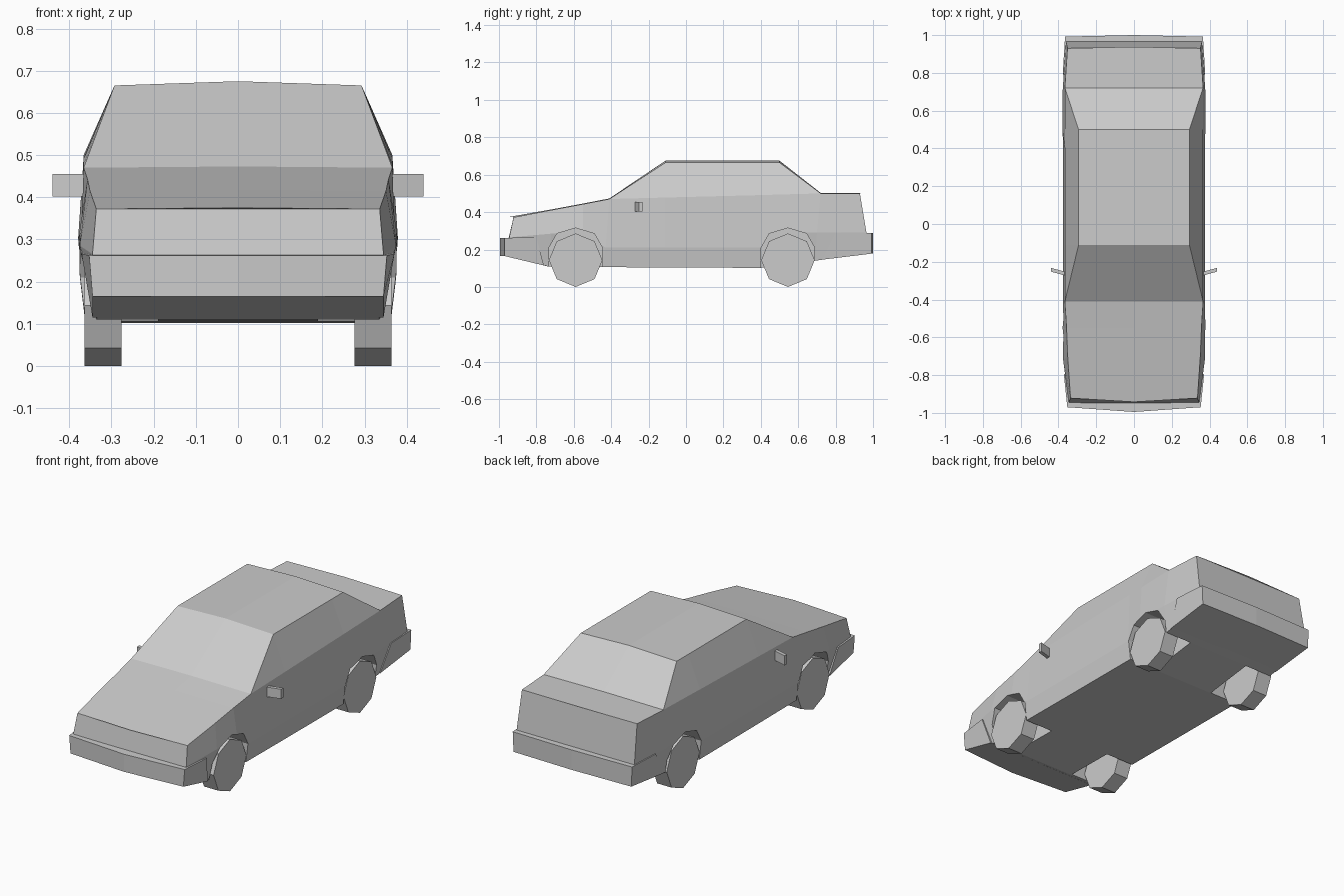
import bpy, bmesh, math
from mathutils import Matrix

if "Cube" in bpy.data.objects:
    bpy.data.objects.remove(bpy.data.objects["Cube"])


def make_object(name, bm):
    bmesh.ops.remove_doubles(bm, verts=bm.verts, dist=0.0005)
    bmesh.ops.recalc_face_normals(bm, faces=bm.faces)
    mesh = bpy.data.meshes.new(name)
    bm.to_mesh(mesh)
    bm.free()
    ob = bpy.data.objects.new(name, mesh)
    bpy.context.collection.objects.link(ob)
    return ob


def bridge(bm, rings):
    """Skin closed rings of points and cap both ends."""
    loops = [[bm.verts.new(p) for p in r] for r in rings]
    for a, b in zip(loops, loops[1:]):
        for i in range(len(a)):
            j = (i + 1) % len(a)
            bm.faces.new((a[i], a[j], b[j], b[i]))
    bm.faces.new(loops[0])
    bm.faces.new(loops[-1])


def mirrored(half):
    """Complete a half ring whose first and last points lie on x = 0."""
    return half + [(-x, y, z) for x, y, z in reversed(half[1:-1])]


def loft(name, halves):
    bm = bmesh.new()
    bridge(bm, [mirrored(h) for h in halves])
    return make_object(name, bm)


def section(bottom, mid, belt, roof=None, bow=0.0):
    """Half cross-section; without a roof the roof edge merges with the belt."""
    edge = roof or belt
    crown = 0.01 if roof else 0.003
    return [(0, bottom[1] + bow, bottom[2]), bottom, mid, belt, edge,
            (0, edge[1] + bow, edge[2] + crown)]


# Body shell with cabin, lofted from nose to tail
body = loft("car_body", [
    section((.333, -.95, .17), (.345, -.945, .265), (.336, -.922, .372), bow=-.02),
    section((.335, -.74, .11), (.375, -.72, .285), (.351, -.70, .415)),
    section((.35, -.59, .108), (.38, -.55, .29), (.357, -.55, .443)),
    section((.362, -.44, .106), (.375, -.43, .21), (.366, -.41, .47)),
    section((.362, -.11, .104), (.375, -.11, .21), (.366, -.11, .478), (.293, -.11, .665)),
    section((.362, .40, .102), (.375, .40, .21), (.366, .40, .491), (.293, .40, .665)),
    section((.36, .50, .115), (.38, .50, .29), (.366, .50, .494), (.293, .50, .665)),
    section((.355, .69, .14), (.378, .70, .29), (.366, .72, .50)),
    section((.352, .965, .18), (.36, .965, .29), (.352, .93, .50), bow=.008),
])

# Wheel arches cut into the body
WHEELS = ((-.59, .143), (.545, .143))
bm = bmesh.new()
for yc, _ in WHEELS:
    arch = [(-.143, -.05), (-.143, .21), (-.10, .285), (0, .315),
            (.10, .285), (.143, .21), (.143, -.05)]
    for side in (-1, 1):
        bridge(bm, [[(side * x, yc + y, z) for y, z in arch] for x in (.19, .5)])
cutter = make_object("arch_cutter", bm)
cutter.hide_render = True
mod = body.modifiers.new("arches", 'BOOLEAN')
mod.operation = 'DIFFERENCE'
mod.solver = 'EXACT'
mod.object = cutter
bpy.context.view_layer.objects.active = body
body.select_set(True)
bpy.ops.object.modifier_apply(modifier=mod.name)
bpy.data.objects.remove(cutter)

# Wrap-around bumpers
loft("front_bumper", [
    [(0, -.995, .165), (.345, -.97, .165), (.345, -.76, .115), (0, -.76, .115)],
    [(0, -.995, .262), (.353, -.97, .262), (.371, -.80, .266), (0, -.80, .266)],
])
loft("rear_bumper", [
    [(0, 1.0, .178), (.36, .992, .178), (.358, .73, .146), (0, .73, .146)],
    [(0, 1.0, .288), (.365, .992, .288), (.377, .80, .29), (0, .80, .29)],
])

# Eight-sided wheels and angled door mirrors on both sides
for side, label in ((-1, "left"), (1, "right")):
    for (yc, r), end in zip(WHEELS, ("front", "rear")):
        bm = bmesh.new()
        bmesh.ops.create_cone(
            bm, cap_ends=True, segments=8, radius1=r, radius2=r, depth=.088,
            matrix=Matrix.Translation((side * .32, yc, r)) @ Matrix.Rotation(math.pi / 2, 4, 'Y'))
        make_object(f"{end}_{label}_wheel", bm)
    plan = [(.35, -.277), (.44, -.252), (.44, -.232), (.35, -.257)]
    bm = bmesh.new()
    bridge(bm, [[(side * x, y, z) for x, y in plan] for z in (.402, .455)])
    make_object(f"{label}_mirror", bm)
